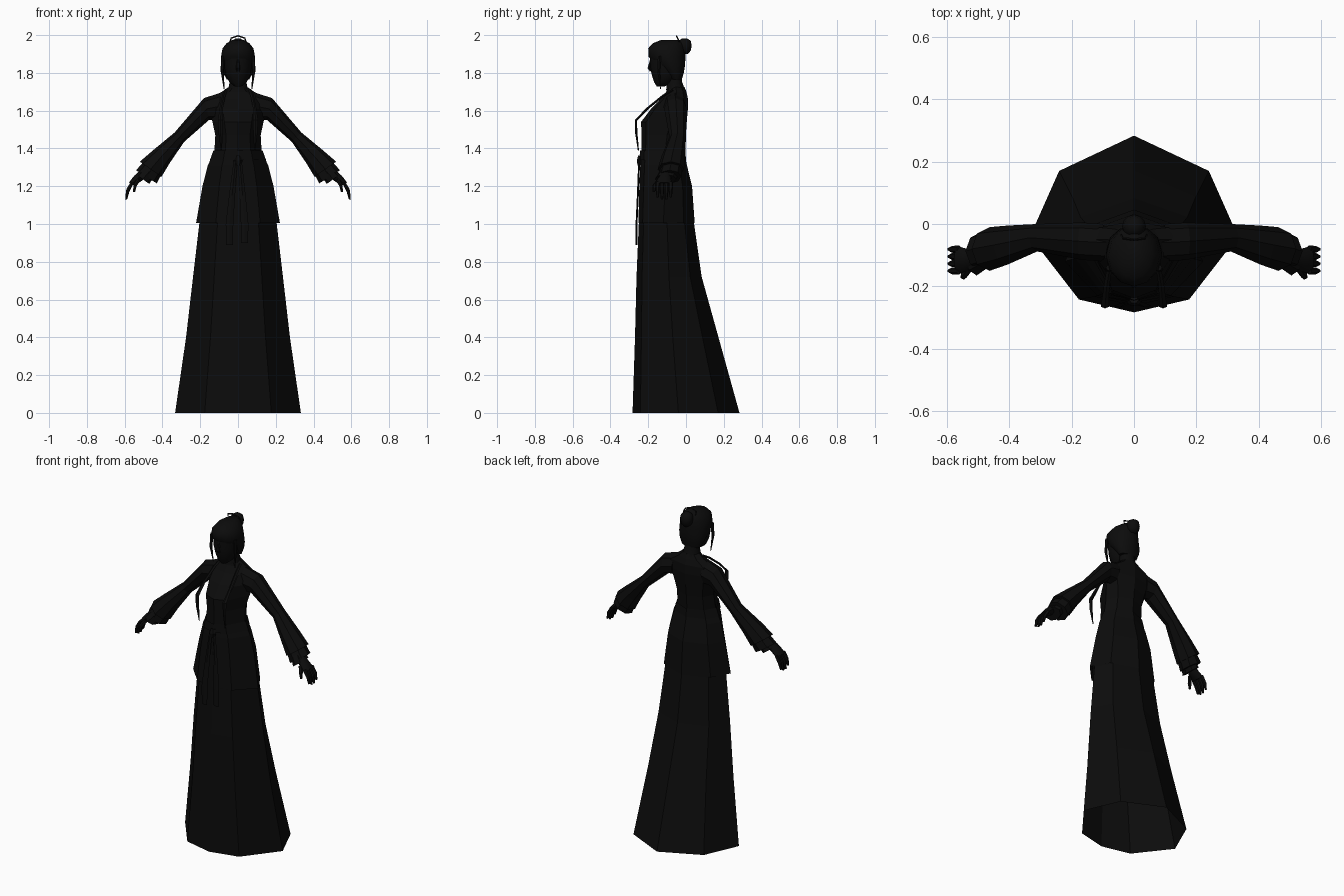
import bpy
import math
from mathutils import Vector

cube = bpy.data.objects.get("Cube")
if cube:
    bpy.data.objects.remove(cube)

black = bpy.data.materials.new("near_black")
black.use_nodes = True
SHADE = (0.0035, 0.0035, 0.0035, 1)
black.diffuse_color = SHADE
black.node_tree.nodes["Principled BSDF"].inputs["Base Color"].default_value = SHADE


def loft(name, rings, cap=True, mirror=False, smooth=False):
    """Skin a list of equal-sized rings into one mesh."""
    n = len(rings[0])
    verts = [p for ring in rings for p in ring]
    faces = [(r * n + i, r * n + (i + 1) % n, (r + 1) * n + (i + 1) % n, (r + 1) * n + i)
             for r in range(len(rings) - 1) for i in range(n)]
    if cap:
        faces += [tuple(reversed(range(n))), tuple(range(len(verts) - n, len(verts)))]
    mesh = bpy.data.meshes.new(name)
    mesh.from_pydata(verts, [], faces)
    mesh.materials.append(black)
    obj = bpy.data.objects.new(name, mesh)
    bpy.context.collection.objects.link(obj)
    bpy.ops.object.select_all(action="DESELECT")
    obj.select_set(True)
    bpy.context.view_layer.objects.active = obj
    bpy.ops.object.mode_set(mode="EDIT")
    bpy.ops.mesh.select_all(action="SELECT")
    bpy.ops.mesh.normals_make_consistent(inside=False)
    bpy.ops.object.mode_set(mode="OBJECT")
    if smooth:
        bpy.ops.object.shade_smooth_by_angle(angle=math.radians(50))
    if mirror:
        obj.modifiers.new("mirror", "MIRROR")
    return obj


def cloth_ring(w, front, back, z, side):
    """Eight-sided cross-section, narrower at the front than the back."""
    f, b = front - side, back - side
    half = [(0.53 * w, side + 0.83 * f), (w, side), (0.72 * w, side + 0.65 * b)]
    return ([(0, front, z)] + [(x, y, z) for x, y in half] + [(0, back, z)]
            + [(-x, y, z) for x, y in reversed(half)])


def oval_ring(w, front, back, z, n=12):
    mid, r = (front + back) / 2, (back - front) / 2
    return [(w * math.cos(a), mid + r * math.sin(a), z)
            for a in (math.tau * i / n for i in range(n))]


def sleeve_ring(xt, zt, xb, zb, front, back, n=8):
    """Slanted oval spanning an upper and a lower edge point."""
    c = Vector(((xt + xb) / 2, (front + back) / 2, (zt + zb) / 2))
    u = Vector(((xt - xb) / 2, 0, (zt - zb) / 2))
    v = Vector((0, (back - front) / 2, 0))
    return [c + u * math.cos(a) + v * math.sin(a)
            for a in (math.tau * i / n for i in range(n))]


def tube(name, path, widths, thick, axis, n=6, mirror=True):
    """Tapered tube; axis is the fixed width direction."""
    pts, u = [Vector(p) for p in path], Vector(axis)
    rings = []
    for i, p in enumerate(pts):
        d = (pts[min(i + 1, len(pts) - 1)] - pts[max(i - 1, 0)]).normalized()
        v = d.cross(u).normalized()
        rings.append([p + u * widths[i] * math.cos(a) + v * min(thick, widths[i]) * math.sin(a)
                      for a in (math.tau * k / n for k in range(n))])
    return loft(name, rings, mirror=mirror)


# Long skirt, open at the hem
loft("skirt", [cloth_ring(*r) for r in [
    (.333, -.283, .283, 0, -.04), (.275, -.27, .172, .4, -.07),
    (.238, -.262, .083, .72, -.09), (.205, -.25, .043, 1.0, -.10),
    (.18, -.245, .025, 1.2, -.11)]], cap=False)

# Jacket skirt flaring from the waist
loft("jacket_skirt", [cloth_ring(*r) for r in [
    (.222, -.252, .046, 1.005, -.12), (.188, -.247, .032, 1.2, -.11),
    (.16, -.242, .005, 1.31, -.11), (.125, -.235, -.01, 1.385, -.11)]], cap=False)

# Bodice, shoulders and neck
loft("bodice", [cloth_ring(*r) for r in [
    (.125, -.235, -.01, 1.385, -.11), (.12, -.235, -.003, 1.47, -.1),
    (.135, -.238, .004, 1.54, -.08), (.155, -.185, .01, 1.61, -.06),
    (.155, -.13, .01, 1.665, -.05), (.085, -.105, .002, 1.7, -.05),
    (.05, -.1, -.008, 1.725, -.055)]])
loft("neck", [oval_ring(*r) for r in [
    (.052, -.105, -.005, 1.71), (.045, -.1, -.02, 1.75), (.045, -.1, -.02, 1.8)]], smooth=True)

# Sleeves with layered cuffs
loft("sleeve", [sleeve_ring(*r) for r in [
    (.09, 1.695, .11, 1.55, -.12, .0), (.18, 1.667, .152, 1.552, -.115, .005),
    (.335, 1.485, .285, 1.435, -.088, .0), (.45, 1.39, .36, 1.325, -.13, -.005),
    (.52, 1.33, .405, 1.25, -.15, -.01)]], mirror=True)
loft("middle_cuff", [sleeve_ring(*r) for r in [
    (.47, 1.36, .38, 1.31, -.125, -.015), (.54, 1.285, .43, 1.215, -.148, -.025)]], mirror=True)
loft("inner_cuff", [sleeve_ring(*r) for r in [
    (.48, 1.32, .43, 1.27, -.13, -.04), (.538, 1.262, .47, 1.212, -.165, -.05)]], mirror=True)

# Hands
loft("palm", [sleeve_ring(*r) for r in [
    (.51, 1.29, .48, 1.25, -.13, -.08), (.55, 1.255, .515, 1.225, -.15, -.08),
    (.577, 1.22, .55, 1.205, -.16, -.072)]], mirror=True, smooth=True)
for i in range(4):
    y = -.15 + .023 * i
    drop = .012 if i in (0, 3) else 0
    tube(f"finger_{i + 1}", [(.56, y, 1.22), (.583, y, 1.175 + drop / 2), (.592, y, 1.13 + drop)],
         [.012, .011, .006], .01, (0, 1, 0))
tube("thumb", [(.525, -.14, 1.235), (.545, -.165, 1.205), (.55, -.17, 1.17)],
     [.014, .013, .006], .011, (0, 1, 0))

# Face and hair
loft("face", [oval_ring(*r) for r in [
    (.018, -.155, -.115, 1.728), (.045, -.168, -.07, 1.75), (.064, -.18, -.04, 1.785),
    (.072, -.19, -.03, 1.83), (.075, -.19, -.03, 1.9)]], smooth=True)
tube("nose", [(0, -.185, 1.87), (0, -.195, 1.825), (0, -.185, 1.81)],
     [.006, .011, .008], .01, (1, 0, 0), mirror=False)
loft("hair", [oval_ring(*r) for r in [
    (.06, -.08, -.022, 1.765), (.078, -.11, -.012, 1.8), (.088, -.155, -.005, 1.84),
    (.09, -.198, -.003, 1.885), (.082, -.2, -.004, 1.93), (.06, -.175, -.012, 1.957),
    (.03, -.13, -.03, 1.975)]], smooth=True)
tube("side_lock", [(.08, -.14, 1.89), (.083, -.145, 1.81), (.074, -.135, 1.715)],
     [.01, .009, .002], .014, (1, 0, 0))
loft("bun", [oval_ring(*r) for r in [
    (.015, -.025, .01, 1.9), (.034, -.04, .025, 1.918), (.038, -.045, .03, 1.945),
    (.032, -.04, .025, 1.97), (.012, -.02, .005, 1.983)]], smooth=True)
tube("hair_ornament", [(.042, -.035, 1.965), (.036, -.045, 1.984), (0, -.05, 1.996)],
     [.004, .004, .004], .004, (0, 1, 0), n=4)

# Hanging collar ribbons
tube("collar_ribbon", [(.065, -.07, 1.71), (.075, -.12, 1.68), (.088, -.2, 1.615),
                       (.093, -.265, 1.55), (.092, -.263, 1.48), (.088, -.252, 1.39)],
     [.009, .009, .009, .013, .011, .003], .006, (1, 0, 0), n=4)

# Waist sash with knot and two tails
loft("sash", [cloth_ring(*r) for r in [
    (.148, -.247, .0, 1.34, -.11), (.13, -.243, -.004, 1.39, -.11)]], cap=False)
tube("sash_knot", [(0, -.243, 1.36), (0, -.25, 1.335), (0, -.246, 1.31)],
     [.015, .024, .015], .012, (1, 0, 0), mirror=False)
for side, x, end in (("right", -.045, .89), ("left", .035, .9)):
    tube(f"{side}_sash_tail", [(x * .3, -.248, 1.33), (x * .7, -.255, 1.15),
                               (x, -.262, 1.0), (x, -.262, end)],
         [.01, .016, .02, .018], .005, (1, 0, 0), n=4, mirror=False)
